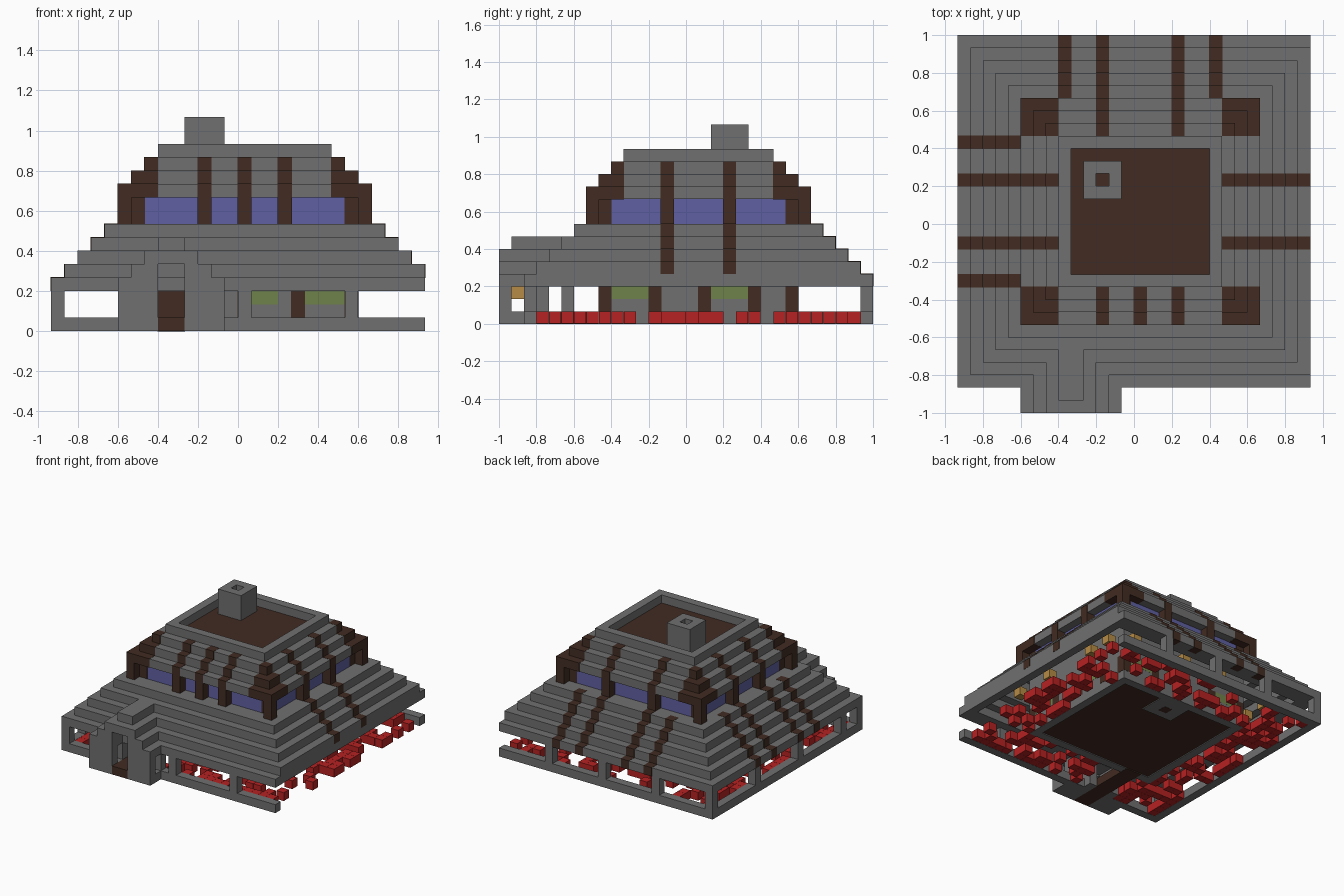
import bpy, bmesh, random
from mathutils import Vector

random.seed(4)
if "Cube" in bpy.data.objects:
    bpy.data.objects.remove(bpy.data.objects["Cube"], do_unlink=True)

UNIT = 1 / 15  # one building block


def material(name, *rgb):
    m = bpy.data.materials.new(name)
    m.use_nodes = True
    colour = (*rgb, 1)
    m.diffuse_color = colour
    m.node_tree.nodes["Principled BSDF"].inputs["Base Color"].default_value = colour
    return m


STONE = material("stone grey", .16, .16, .16)
WOOD = material("dark brown wood", .054, .025, .016)
GLASS = material("blue glass", .115, .115, .36)
PANE = material("green pane", .16, .225, .07)
FLOWER = material("red flower", .47, .016, .016)
LAMP = material("amber lamp", .46, .26, .06)


def blocks(name, mat, boxes, grow=0):
    """One object from boxes given as (x0, x1, y0, y1, z0, z1) in blocks."""
    bm = bmesh.new()
    for x0, x1, y0, y1, z0, z1 in boxes:
        low = Vector((x0, y0, z0)) - Vector((grow,) * 3)
        high = Vector((x1, y1, z1)) + Vector((grow,) * 3)
        cube = bmesh.ops.create_cube(bm, size=1)["verts"]
        bmesh.ops.scale(bm, vec=high - low, verts=cube)
        bmesh.ops.translate(bm, vec=(low + high) / 2, verts=cube)
    bmesh.ops.scale(bm, vec=(UNIT,) * 3, verts=bm.verts)
    mesh = bpy.data.meshes.new(name)
    bm.to_mesh(mesh)
    bm.free()
    mesh.materials.append(mat)
    obj = bpy.data.objects.new(name, mesh)
    bpy.context.collection.objects.link(obj)
    return obj


def ring(x0, x1, y0, y1, z0, z1, left, rest):
    """Four boxes round a rectangle; left is the thickness on the +x side."""
    return [(x0, x1, y0, y0 + rest, z0, z1), (x0, x1, y1 - rest, y1, z0, z1),
            (x0, x0 + rest, y0 + rest, y1 - rest, z0, z1),
            (x1 - left, x1, y0 + rest, y1 - rest, z0, z1)]


# Lower stepped roof, open underneath, cut short on the +x side
for k in range(5):
    blocks(f"lower_roof_step_{k + 1}", STONE,
           ring(k - 14, min(14, 15 - k), k - 13, 15 - k, k + 3, k + 4, 1 if k == 0 else 2, 2))

# Ground floor room
blocks("room_walls", STONE, ring(-8, 9, -7, 9, 0, 8, 1, 1))
blocks("room_floor", WOOD, [(-7, 8, -6, 8, .1, 1)])
blocks("hearth", STONE, [(-1, 3, 5, 8, 0, 2)])
blocks("hearth_core", WOOD, [(.5, 1.5, 6, 7, -.0, 1)], .02)

posts = [(x, x + 1, y, y + 1, 1, 3) for x in (-8, 8) for y in (-7, -3, 1, 5, 8)]
posts += [(x, x + 1, y, y + 1, 1, 3) for x in (-4, 0, 4) for y in (-7, 8)]
blocks("room_posts", WOOD, posts, .02)
panes = [(x, x + 1, y, y + 3, 2, 3) for x in (-8, 8) for y in (-6, 2)]
panes += [(x, x + w, y, y + 1, 2, 3) for x, w in ((-7, 3), (1, 2), (5, 3)) for y in (-7, 8)]
blocks("room_windows", PANE, panes, .01)

# Fence under the eaves
blocks("fence_rails", STONE, [(-14, -9, -13, -12, 0, 1), (-1, 14, -13, -12, 0, 1),
                              (-14, 14, 14, 15, 0, 1), (-14, -13, -12, 14, 0, 1)])
fence = [(x, -13) for x in (-14, 0, 8)] + [(x, 14) for x in (-14, -7, 0, 7)]
fence += [(-14, y) for y in (-10, -2, 6)]
blocks("fence_posts", STONE, [(x, x + 1, y, y + 1, 1, 3) for x, y in fence])

# Entrance porch with a stepped gable
porch = []
for a, b, side in ((-9, -6, -9), (-4, -1, -2)):
    porch += [(a, b, -15, -14, 0, 3), (a, b, -14, -12, 0, 1),
              (side, side + 1, -13, -12, 1, 3)]
for a in (-7, -4):
    porch.append((a, a + 1, -13, -11, 0, 4))
blocks("porch_walls", STONE, porch)
gable = [(-7, -3, -15, -10, 5, 6), (-6, -4, -14, -9, 6, 7)]
for k in range(2):
    gable += [(k - 9, -6, -15, k - 12, k + 3, k + 4), (-4, -1 - k, -15, k - 12, k + 3, k + 4)]
blocks("porch_roof", STONE, gable)
blocks("porch_floor", WOOD, [(-6, -4, -15, -7, 0, 1)])
blocks("door", WOOD, [(-6, -4, -7, -6, 0, 3)], .03)

# Lamps under the eaves and in the porch
lamps = [(x, x + 1, y, y + 1, 3, 4) for x in (-11, 11) for y in (-6, -1, 6, 9)]
lamps += [(x, x + 1, y, y + 1, 3, 4) for x in (-3, 2, 9) for y in (-10, 11)]
lamps += [(x, x + 1, -14, -13, 2, 3) for x in (-8, -3)]
blocks("lamps", LAMP, lamps)

# Flower bed between the room and the fence
flowers = []
for x in range(-13, 14):
    for y in range(-12, 14):
        in_room = -9 < x < 9 and -8 < y < 9
        in_path = -8 < x < -2 and y < -6
        bare = x > 8 and y in (-4, 3, 6)
        if not (in_room or in_path or bare) and random.random() < .4:
            flowers.append((x, x + 1, y, y + 1, 0, 1))
blocks("flowers", FLOWER, flowers, -.01)

# Upper storey: glazed band with corner legs
blocks("upper_windows", GLASS, [(-8, 9, -7, 9, 8, 10)])
legs = [(x, x + 1, y, y + 1, 8, 10) for x in (-9, 9) for y in (-8, 9)]
legs += [(x, x + 1, y, y + 1, 8, 10) for x in (-8, 8) for y in (-7, 8)]
blocks("corner_legs", WOOD, legs, .02)

# Upper stepped roof with brown corners
corners = []
for k in range(3):
    z = 10 + k
    blocks(f"upper_roof_step_{k + 1}", STONE, [(k - 9, 10 - k, k - 8, 10 - k, z, z + 1)])
    for x0, x1 in ((k - 9, -6), (7, 10 - k)):
        for y0, y1 in ((k - 8, -5), (7, 10 - k)):
            corners.append((x0, x1, y0, y1, z, z + 1))
blocks("roof_corners", WOOD, corners, .02)
blocks("roof_rim", STONE, ring(-6, 7, -5, 7, 13, 14, 1, 1))
blocks("roof_deck", WOOD, [(-5, 6, -4, 6, 12.9, 13.05)])

# Chimney
blocks("chimney", STONE, ring(-4, -1, 2, 5, 13, 16, 1, 1))
blocks("chimney_core", WOOD, [(-3, -2, 3, 4, 13, 15)])

# Roof beams that follow the steps; each entry is the storey height and its inset
lower = [(z, z - 3) for z in range(3, 8)]
upper = [(8, 5), (9, 5)] + [(z, z - 5) for z in range(10, 13)]
beams = []
for z, inset in lower + upper:
    high = z > 7
    for x in (-3, 3) if high else (-6, -3, 3, 6):
        beams.append((x, x + 1, 14 - inset, 15 - inset, z, z + 1))
    for y in (-2, 3) if high else (-5, -2, 3, 6):
        beams.append((inset - 14, inset - 13, y, y + 1, z, z + 1))
    if z > 3:
        for y in (-2, 3):
            beams.append((14 - inset, 15 - inset, y, y + 1, z, z + 1))
    if high:
        for x in (-3, 0, 3):
            beams.append((x, x + 1, inset - 13, inset - 12, z, z + 1))
blocks("roof_beams", WOOD, beams, .025)
